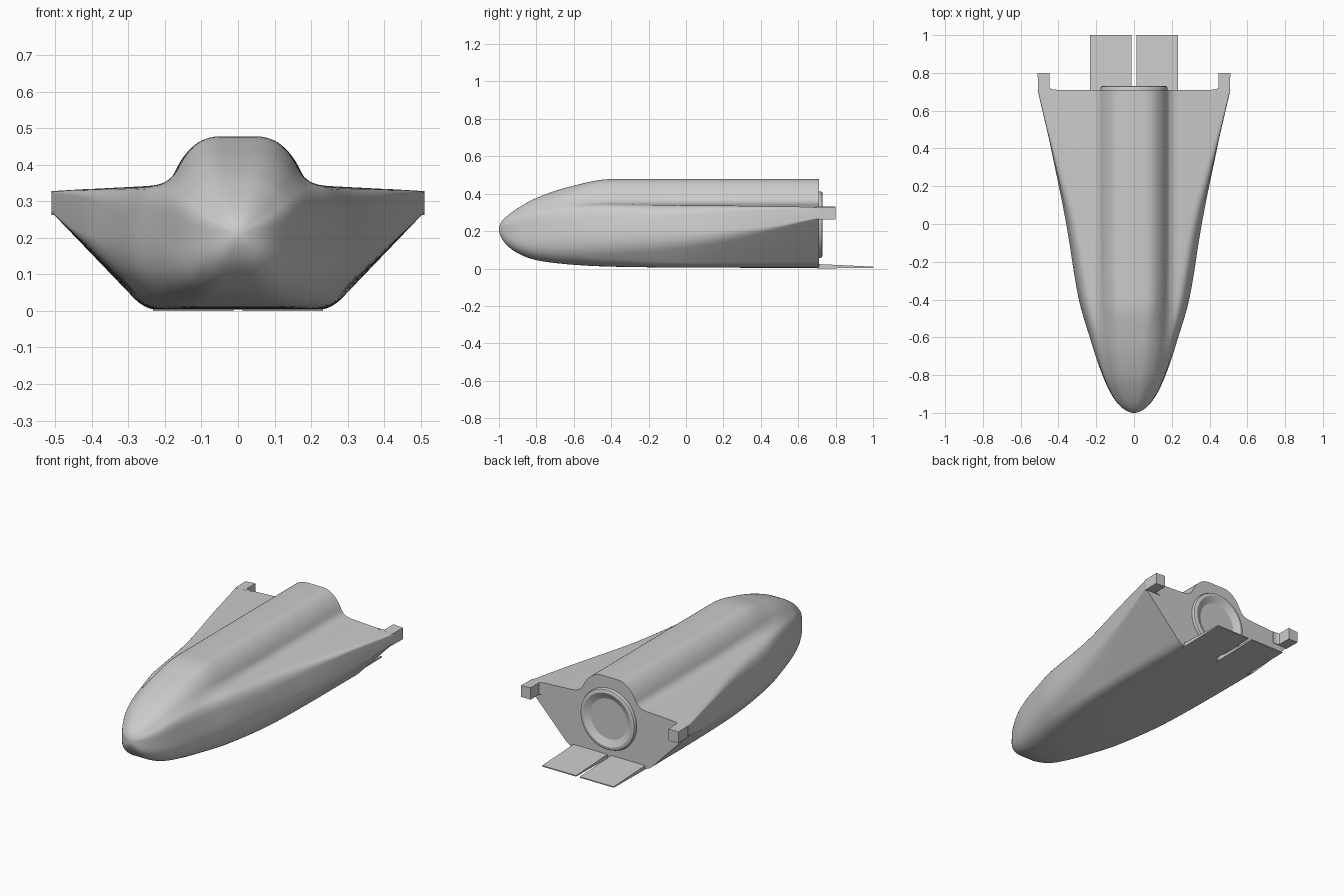
import bpy, bmesh, math
from mathutils import Vector

if "Cube" in bpy.data.objects:
    bpy.data.objects.remove(bpy.data.objects["Cube"])


def make(name, verts, faces, angle=30):
    me = bpy.data.meshes.new(name)
    bm = bmesh.new()
    vs = [bm.verts.new(v) for v in verts]
    for f in faces:
        bm.faces.new([vs[i] for i in f])
    bmesh.ops.recalc_face_normals(bm, faces=bm.faces)
    bm.to_mesh(me)
    bm.free()
    ob = bpy.data.objects.new(name, me)
    bpy.context.collection.objects.link(ob)
    bpy.ops.object.select_all(action='DESELECT')
    ob.select_set(True)
    bpy.context.view_layer.objects.active = ob
    bpy.ops.object.shade_smooth_by_angle(angle=math.radians(angle))
    return ob


def mirror_x(ob):
    ob.modifiers.new("mirror", 'MIRROR')


# Hull stations: y, five side corners and dome top as x,z pairs, four corner roundings
keys = [
    (-0.80, .11, .045, .17, .11, .162, .29, .13, .325, .10, .355, .055, .377, .96, .96, .96, .96),
    (-0.60, .165, .02, .243, .12, .22, .315, .17, .355, .13, .41, .075, .443, .9, .96, .96, .96),
    (-0.40, .21, .01, .303, .13, .27, .335, .185, .352, .145, .43, .09, .478, .7, .9, .9, .9),
    (0.00, .25, .005, .365, .15, .34, .335, .188, .345, .15, .428, .09, .478, .4, .6, .6, .8),
    (0.40, .255, .004, .44, .205, .437, .332, .19, .345, .15, .428, .09, .478, .3, .25, .3, .8),
    (0.71, .255, .004, .51, .27, .51, .328, .19, .345, .15, .428, .09, .478, .25, .06, .2, .8),
]
# Nose stations are the first section squeezed: y, half width, bottom, top
base = keys[0]
nose = []
for y, w, zb, zt in [(-1, .001, .209, .211), (-.99, .037, .17, .245),
                     (-.96, .077, .127, .278), (-.9, .12, .082, .322)]:
    k = [y]
    for i in range(1, 13):
        if i % 2:
            k.append(base[i] * w / .166)
        else:
            k.append(zb + (base[i] - .045) / .332 * (zt - zb))
    nose.append(tuple(k) + base[13:])
keys = nose + keys
S = [math.sqrt(k[0] + 1) for k in keys]


def slope(i, c):
    a, b = max(i - 1, 0), min(i + 1, len(S) - 1)
    d0 = keys[i][c] - keys[a][c]
    d1 = keys[b][c] - keys[i][c]
    if 0 < i < len(S) - 1:
        if d0 * d1 <= 0:
            return 0
        m0, m1 = d0 / (S[i] - S[a]), d1 / (S[b] - S[i])
        return 2 * m0 * m1 / (m0 + m1)
    return (keys[b][c] - keys[a][c]) / (S[b] - S[a])


def station(s):
    i = 0
    while i < len(S) - 2 and s > S[i + 1]:
        i += 1
    h = S[i + 1] - S[i]
    t = min(max((s - S[i]) / h, 0), 1)
    return [(2*t**3 - 3*t*t + 1) * keys[i][c] + (t**3 - 2*t*t + t) * h * slope(i, c)
            + (3*t*t - 2*t**3) * keys[i + 1][c] + (t**3 - t*t) * h * slope(i + 1, c)
            for c in range(1, 17)]


def section(s, n=7):
    k = station(s)
    P = [Vector((k[i], k[i + 1])) for i in range(0, 12, 2)]
    P = [Vector((0, P[0].y))] + P + [Vector((0, P[-1].y))]
    F = k[12:] + [.96, .96]
    pts = [P[0]]
    for i in range(1, 7):
        a, b = P[i - 1] - P[i], P[i + 1] - P[i]
        la, lb = a.length, b.length
        f = F[i - 1] * .5
        A = P[i] + a * (f * min(la, 1.6 * lb) / la)
        B = P[i] + b * (f * min(lb, 1.6 * la) / lb)
        for j in range(n + 1):
            t = j / n
            pts.append(A * (1 - t)**2 + P[i] * 2 * t * (1 - t) + B * t * t)
    pts.append(P[-1])
    return pts + [Vector((-p.x, p.y)) for p in pts[-2:0:-1]]


# Hull
verts, faces = [], []
rows = 70
for r in range(rows + 1):
    s = S[-1] * r / rows
    sec = section(s)
    m = len(sec)
    verts += [(p.x, s * s - 1, p.y) for p in sec]
for r in range(rows):
    for j in range(m):
        a, b = r * m + j, r * m + (j + 1) % m
        faces.append((a, b, b + m, a + m))
faces += [list(range(m)), list(range(rows * m, rows * m + m))]
make("hull", verts, faces, 35)


def prism(name, outline, low, high):
    n = len(outline)
    v = [(x, y, low(x, y)) for x, y in outline] + [(x, y, high(x, y)) for x, y in outline]
    f = [list(range(n)), list(range(n, 2 * n))]
    f += [(i, (i + 1) % n, n + (i + 1) % n, n + i) for i in range(n)]
    ob = make(name, v, f, 20)
    mirror_x(ob)
    return ob


# Wing tip tabs behind the hull
prism("wing_tip_tab",
      [(.41, .70), (.508, .70), (.51, .80), (.447, .80), (.447, .722), (.437, .714), (.41, .711)],
      lambda x, y: .262, lambda x, y: .328 + (.51 - x) * .06)

# Rear body flaps, thin wedges
prism("body_flap", [(.012, .70), (.232, .70), (.232, 1.0), (.012, 1.0)],
      lambda x, y: 0.0 if y < .8 else .004,
      lambda x, y: .024 if y < .8 else .010)

# Docking ring on the rear wall
prof = [(.178, .70), (.178, .718), (.174, .727), (.165, .731), (.155, .731),
        (.148, .727), (.118, .713)]
n = 48
verts = [(r * math.cos(2 * math.pi * i / n), y, .235 + r * math.sin(2 * math.pi * i / n))
         for r, y in prof for i in range(n)]
faces = [(a * n + i, a * n + (i + 1) % n, (a + 1) * n + (i + 1) % n, (a + 1) * n + i)
         for a in range(len(prof) - 1) for i in range(n)]
faces.append(list(range((len(prof) - 1) * n, len(prof) * n)))
make("docking_ring", verts, faces, 25)
